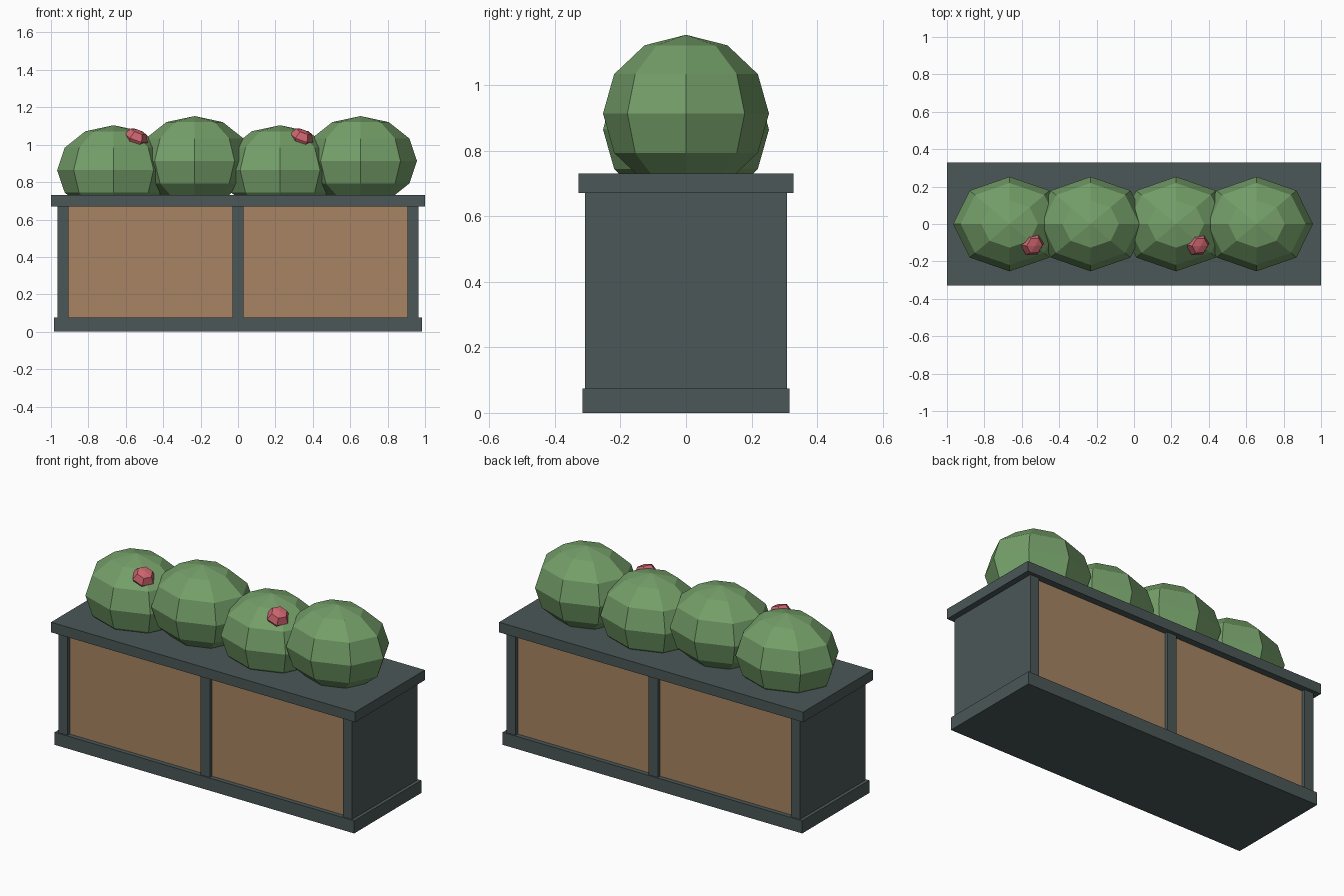
import bpy, bmesh
from math import cos, sin, pi
from mathutils import Vector

cube = bpy.data.objects.get("Cube")
if cube:
    bpy.data.objects.remove(cube, do_unlink=True)


def material(name, rgb):
    m = bpy.data.materials.new(name)
    m.use_nodes = True
    m.diffuse_color = (*rgb, 1)
    m.node_tree.nodes["Principled BSDF"].inputs["Base Color"].default_value = (*rgb, 1)
    return m


SLATE = material("slate frame", (0.07, 0.095, 0.095))
WOOD = material("tan wood", (0.385, 0.23, 0.122))
LEAF = material("leaf green", (0.175, 0.345, 0.14))
PETAL = material("rose pink", (0.62, 0.13, 0.16))


def add_object(name, bm, mat):
    bmesh.ops.recalc_face_normals(bm, faces=bm.faces)
    mesh = bpy.data.meshes.new(name)
    bm.to_mesh(mesh)
    bm.free()
    mesh.materials.append(mat)
    ob = bpy.data.objects.new(name, mesh)
    bpy.context.collection.objects.link(ob)
    return ob


def box(name, x, y, z, mat):
    """Box from (low, high) pairs."""
    bm = bmesh.new()
    bmesh.ops.create_cube(bm, size=1)
    for v in bm.verts:
        v.co = [(a + b) / 2 + c * (b - a) for (a, b), c in zip((x, y, z), v.co)]
    return add_object(name, bm, mat)


def lathe(name, profile, sides, mat):
    """Closed faceted solid from (radius, height) rings."""
    bm = bmesh.new()
    rings = []
    for r, z in profile:
        count = sides if r > 0 else 1
        rings.append([bm.verts.new((r * cos(2 * pi * i / sides), r * sin(2 * pi * i / sides), z))
                      for i in range(count)])
    for lo, hi in zip(rings, rings[1:]):
        for i in range(sides):
            j = (i + 1) % sides
            quad = [lo[i % len(lo)], lo[j % len(lo)], hi[j % len(hi)], hi[i % len(hi)]]
            bm.faces.new(list(dict.fromkeys(quad)))
    return add_object(name, bm, mat)


# Planter box: plinth, rim, end boards and centre divider
LOW, HIGH = 0.075, 0.67
box("plinth", (-0.985, 0.985), (-0.315, 0.315), (0, LOW), SLATE)
box("rim", (-1, 1), (-0.328, 0.328), (HIGH, 0.73), SLATE)
for side, x in (("right", (-0.965, -0.905)), ("left", (0.905, 0.965)), ("centre", (-0.03, 0.03))):
    box(side + "_board", x, (-0.308, 0.308), (LOW, HIGH), SLATE)

# Recessed wooden panels, front and back
for side, x in (("right", (-0.905, -0.03)), ("left", (0.03, 0.905))):
    box(side + "_panel", x, (-0.288, 0.288), (LOW, HIGH), WOOD)

# Row of faceted shrubs, alternating in height
globe = [(sin(pi * k / 6), -cos(pi * k / 6)) for k in range(7)]
globe[0] = globe[-1] = None
globe = [(0, -1)] + globe[1:-1] + [(0, 1)]
for n, (x, z) in enumerate([(-0.665, 0.864), (-0.232, 0.913), (0.225, 0.864), (0.655, 0.913)], 1):
    shrub = lathe(f"shrub_{n}", globe, 8, LEAF)
    shrub.location = (x, 0, z)
    shrub.scale = (0.302, 0.253, 0.24)

# Small blossoms leaning outwards on the lower shrubs
bud = [(0, -0.052), (0.045, -0.038), (0.066, 0), (0.045, 0.038), (0, 0.047)]
for n, x in enumerate((-0.545, 0.34), 1):
    blossom = lathe(f"blossom_{n}", bud, 6, PETAL)
    blossom.location = (x, -0.108, 1.035)
    blossom.rotation_euler = Vector((0.35, -0.2, 0.9)).to_track_quat("Z", "Y").to_euler()
